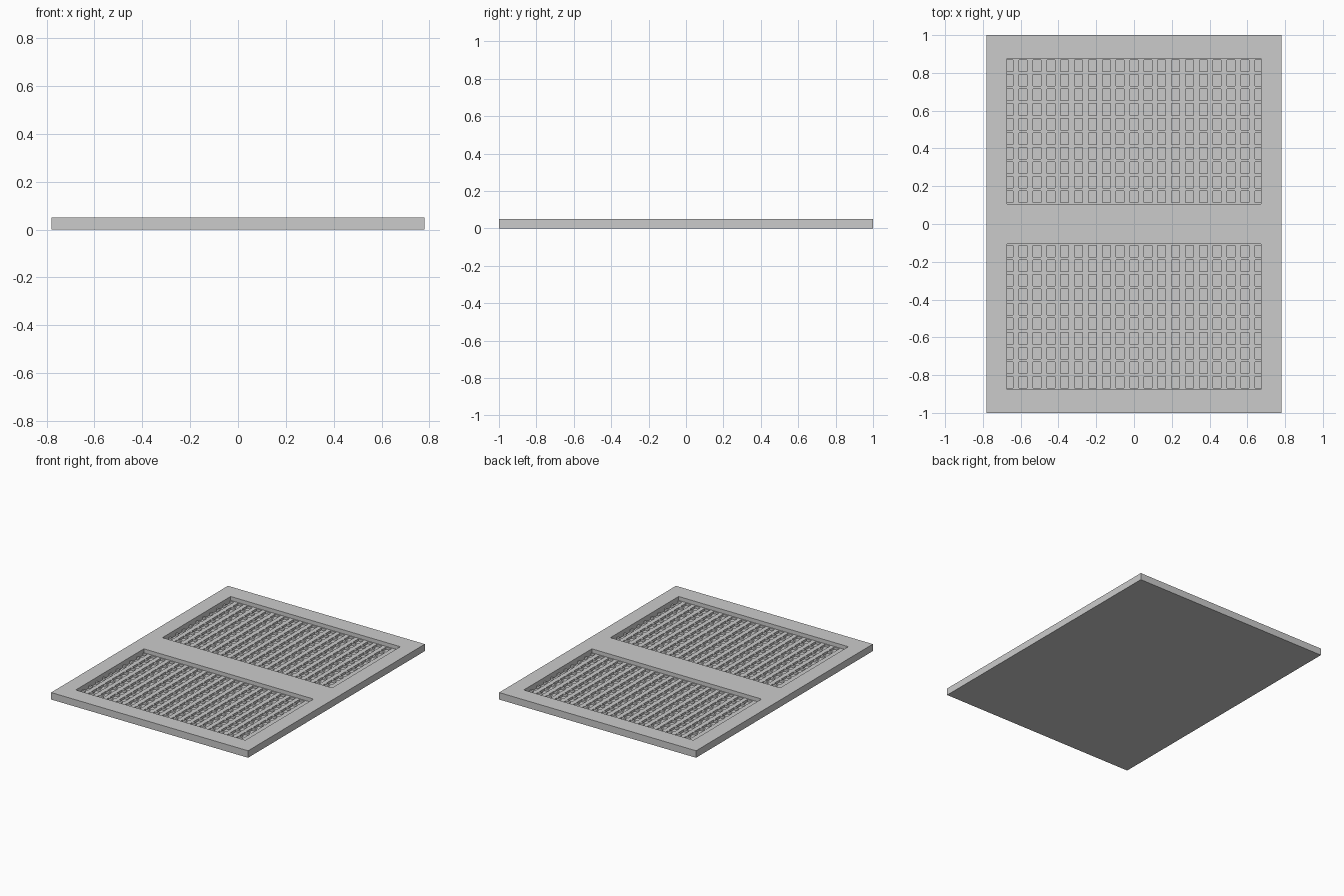
import bpy, bmesh

if "Cube" in bpy.data.objects:
    bpy.data.objects.remove(bpy.data.objects["Cube"])

W, L, TOP = 0.78, 1.0, 0.05          # half width, half length, thickness
RX, RY0, RY1 = 0.672, 0.105, 0.876   # recess half width and y range
FLOOR, GRID_TOP = 0.006, 0.022


def stepped_block(name, xs, ys, height, base, bottom):
    """Solid made of grid cells, each raised to height(i, j)."""
    bm = bmesh.new()
    nx, ny = len(xs) - 1, len(ys) - 1

    def h(i, j):
        return height(i, j) if 0 <= i < nx and 0 <= j < ny else base

    def quad(*pts):
        bm.faces.new([bm.verts.new(p) for p in pts])

    for i in range(nx + 1):
        for j in range(ny + 1):
            # top of the cell
            if i < nx and j < ny:
                x0, x1, y0, y1, z = xs[i], xs[i + 1], ys[j], ys[j + 1], h(i, j)
                if z > base:
                    quad((x0, y0, z), (x1, y0, z), (x1, y1, z), (x0, y1, z))
                    if bottom:
                        quad((x0, y0, base), (x0, y1, base), (x1, y1, base), (x1, y0, base))
            # walls wherever neighbouring heights differ
            if j < ny and h(i - 1, j) != h(i, j):
                a, b, x = h(i - 1, j), h(i, j), xs[i]
                quad((x, ys[j], a), (x, ys[j + 1], a), (x, ys[j + 1], b), (x, ys[j], b))
            if i < nx and h(i, j - 1) != h(i, j):
                a, b, y = h(i, j - 1), h(i, j), ys[j]
                quad((xs[i], y, a), (xs[i], y, b), (xs[i + 1], y, b), (xs[i + 1], y, a))
    bmesh.ops.remove_doubles(bm, verts=bm.verts, dist=1e-5)
    if bottom:
        bmesh.ops.recalc_face_normals(bm, faces=bm.faces)
    me = bpy.data.meshes.new(name)
    bm.to_mesh(me)
    bm.free()
    ob = bpy.data.objects.new(name, me)
    bpy.context.collection.objects.link(ob)
    return ob


# Slab with two rectangular recesses
stepped_block("panel_frame",
              [-W, -RX, RX, W],
              [-L, -RY1, -RY0, RY0, RY1, L],
              lambda i, j: FLOOR if i == 1 and j in (1, 3) else TOP,
              0.0, True)

# Lattice lines: 18 wide bars along y, thin bars along x (half bars at the edges)
xs = [-RX]
for k in range(18):
    c = -0.624 + k * 1.248 / 17
    xs += [c - 0.0155, c + 0.0155]
xs.append(RX)

pitch = (RY1 - RY0) / 10
rows = []
for k in range(10):
    y = RY0 + k * pitch
    rows += [y + 0.008, y + pitch - 0.008]
rows = [RY0] + rows + [RY1]


def lattice(i, j):
    return GRID_TOP if i % 2 == 1 or j % 2 == 0 else FLOOR


# Lattice in each recess
stepped_block("rear_lattice", xs, rows, lattice, FLOOR, False)
stepped_block("front_lattice", xs, [-y for y in reversed(rows)], lattice, FLOOR, False)
